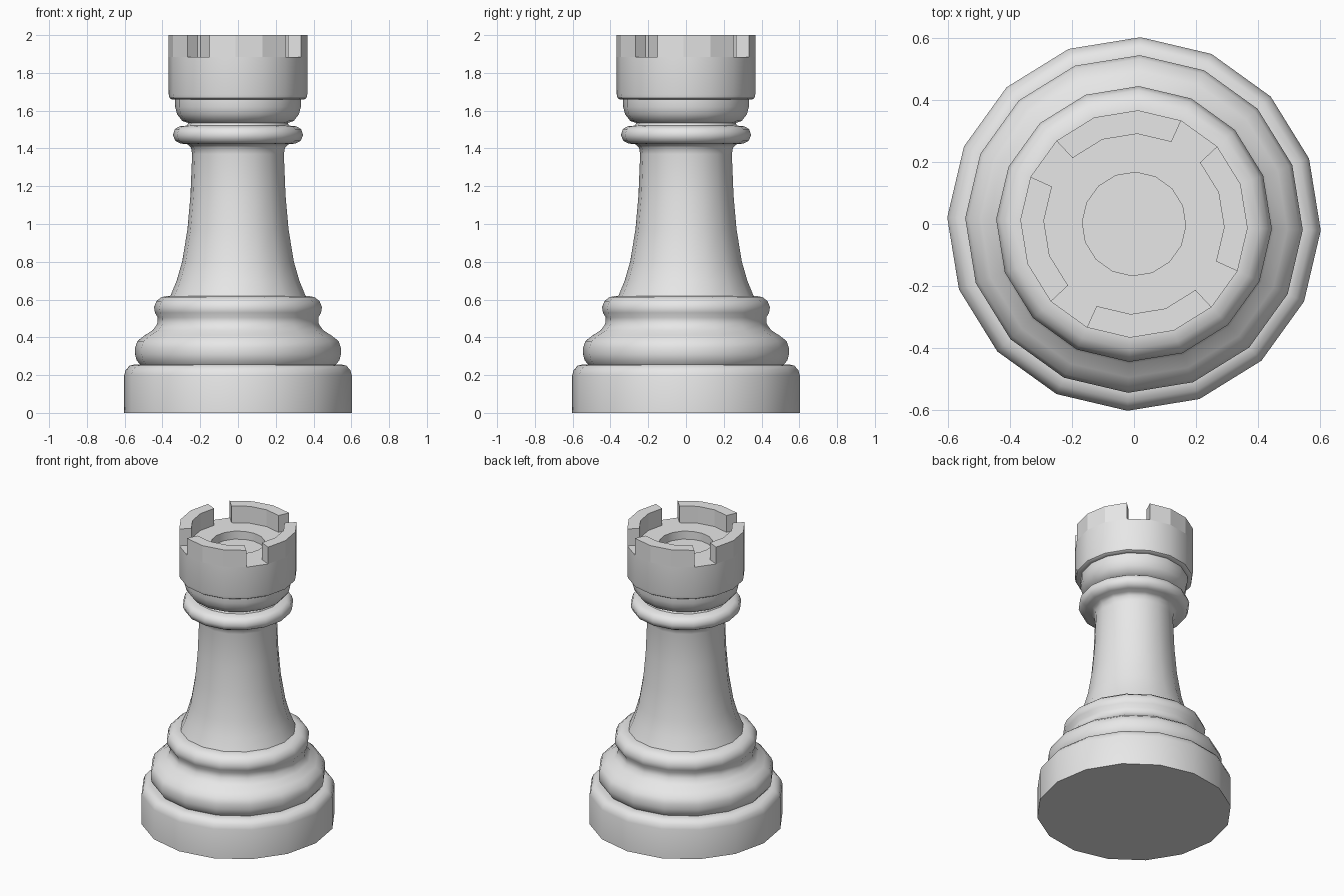
import bpy
import bmesh
import math

SIDES = 16
TURN = math.radians(-2)      # slight twist of the sixteen-sided body
FLOOR, TOP = 1.885, 2.0      # battlement floor and rim heights

default_cube = bpy.data.objects.get("Cube")
if default_cube:
    bpy.data.objects.remove(default_cube, do_unlink=True)


def make_material(name, colour):
    material = bpy.data.materials.new(name)
    material.use_nodes = True
    material.diffuse_color = colour
    material.node_tree.nodes["Principled BSDF"].inputs["Base Color"].default_value = colour
    return material


# Profile sections, each a list of (radius, height) from bottom to top
base = [(.603, 0), (.603, .2), (.594, .228), (.574, .25), (.545, .257)]
lower_ring = [(.52, .257), (.538, .28), (.545, .31), (.545, .345), (.533, .38), (.495, .41)]
upper_ring = [(.452, .437), (.428, .47), (.425, .505), (.44, .53),
              (.445, .56), (.432, .592), (.405, .613), (.37, .62)]
column = [(.358, .62), (.325, .7), (.296, .8), (.268, .97), (.252, 1.15),
          (.243, 1.37), (.249, 1.405), (.268, 1.422)]
collar = [(.305, 1.426), (.332, 1.44), (.345, 1.471), (.334, 1.502), (.31, 1.517), (.27, 1.521)]
cup = [(.263, 1.535), (.295, 1.545), (.322, 1.58), (.333, 1.62), (.333, 1.66)]
head = [(.352, 1.66), (.363, 1.667), (.367, 1.685), (.367, FLOOR)]
recess = [(.291, FLOOR), (.167, FLOOR), (.167, 1.83)]

outside = base + lower_ring + upper_ring + column + collar + cup + head
profile = outside + recess


def ring(bm, radius, height):
    angles = [TURN + math.tau * i / SIDES for i in range(SIDES)]
    return [bm.verts.new((radius * math.cos(a), radius * math.sin(a), height)) for a in angles]


# Turned body, closed underneath and in the central recess
bm = bmesh.new()
rings = [ring(bm, radius, height) for radius, height in profile]
merlon_faces = []
for level, (low, high) in enumerate(zip(rings, rings[1:])):
    for i in range(SIDES):
        j = (i + 1) % SIDES
        face = bm.faces.new((low[i], low[j], high[j], high[i]))
        if level == len(outside) - 1 and i % 4 != 2:
            merlon_faces.append(face)
bm.faces.new(list(reversed(rings[0])))
bm.faces.new(rings[-1])

# Four merlons raised from the outer floor, leaving four one-side gaps
raised = bmesh.ops.extrude_face_region(bm, geom=merlon_faces)["geom"]
for element in raised:
    if isinstance(element, bmesh.types.BMVert):
        element.co.z = TOP
leftover = [face for face in merlon_faces if face.is_valid]
if leftover:
    bmesh.ops.delete(bm, geom=leftover, context="FACES")
bmesh.ops.recalc_face_normals(bm, faces=bm.faces[:])

mesh = bpy.data.meshes.new("rook_body")
bm.to_mesh(mesh)
bm.free()
rook = bpy.data.objects.new("rook_body", mesh)
bpy.context.collection.objects.link(rook)
mesh.materials.append(make_material("light_grey", (.8, .8, .8, 1)))

# Smooth turned surfaces, flat battlements
bpy.ops.object.select_all(action="DESELECT")
rook.select_set(True)
bpy.context.view_layer.objects.active = rook
bpy.ops.object.shade_smooth_by_angle(angle=math.radians(42))
for polygon in mesh.polygons:
    if polygon.center.z > FLOOR + .01:
        polygon.use_smooth = False
